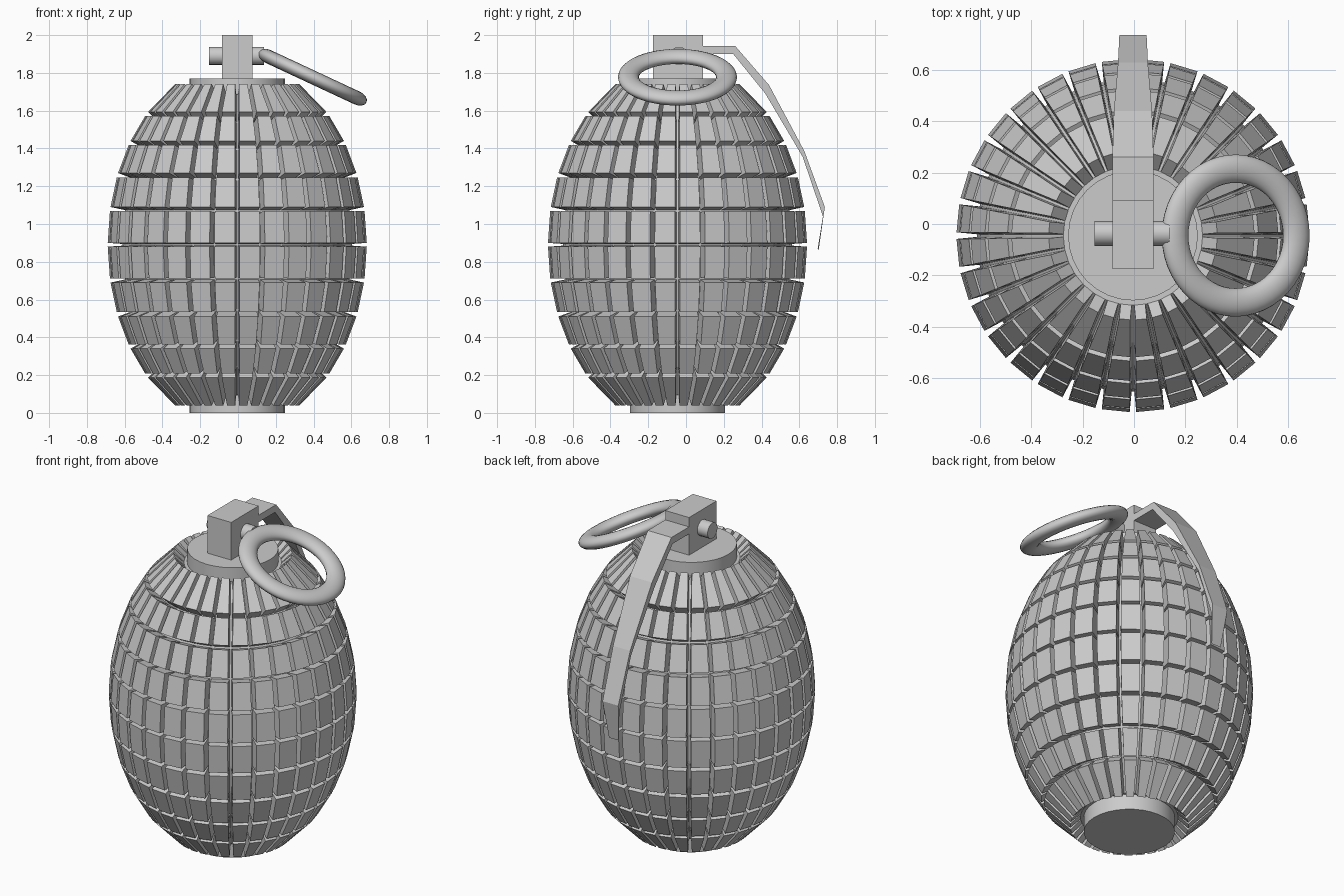
import bpy, bmesh, math
from mathutils import Vector

if "Cube" in bpy.data.objects:
    bpy.data.objects.remove(bpy.data.objects["Cube"])

X0, Y0, ZC = -0.004, -0.045, 0.89      # body axis and mid height
A, C, N, DEPTH = 0.687, 0.97, 32, 0.08  # ellipsoid half axes, columns, groove depth
HALF = math.pi / N


def finish(bm, name):
    bmesh.ops.recalc_face_normals(bm, faces=bm.faces[:])
    me = bpy.data.meshes.new(name)
    bm.to_mesh(me)
    bm.free()
    ob = bpy.data.objects.new(name, me)
    bpy.context.collection.objects.link(ob)
    return ob


def smooth(ob, deg=40):
    bpy.ops.object.select_all(action='DESELECT')
    ob.select_set(True)
    bpy.context.view_layer.objects.active = ob
    bpy.ops.object.shade_smooth_by_angle(angle=math.radians(deg))


def cylinder(name, r, depth, loc, rot=(0, 0, 0), verts=32):
    bpy.ops.mesh.primitive_cylinder_add(vertices=verts, radius=r, depth=depth,
                                        location=loc, rotation=rot)
    bpy.context.object.name = name
    smooth(bpy.context.object)


def radius(dz):
    return A * math.sqrt(1 - (dz / C) ** 2) * math.cos(HALF)


# Rows of the shell: outer edges from the axis mid height, mirrored downwards
upper = [(0.01, 0.178), (0.2, 0.357), (0.38, 0.528), (0.55, 0.682), (0.703, 0.852)]
rows = [(-b, -a) for a, b in reversed(upper)] + upper

# Raised blocks, each pushed out along its own face normal
bm = bmesh.new()
core = []
for lo, hi in rows:
    outer = [Vector((radius(lo), lo)), Vector((radius(hi), hi))]
    d = outer[1] - outer[0]
    n = Vector((d.y, -d.x)).normalized()
    inner = [p - n * DEPTH for p in outer]
    core += inner
    widths = [p.x * math.tan(HALF) - 0.005 for p in inner]
    sunk = [p - n * 0.004 for p in inner]
    for k in range(N):
        t = (k + 0.5) * 2 * HALF
        c, s = math.cos(t), math.sin(t)
        v = []
        for ring in (sunk, outer):
            for i, sg in ((0, -1), (0, 1), (1, 1), (1, -1)):
                w, p = sg * widths[i], ring[i]
                v.append(bm.verts.new((X0 + p.x * c - w * s, Y0 + p.x * s + w * c, ZC + p.y)))
        bm.faces.new(v[4:])
        for i in range(4):
            j = (i + 1) % 4
            bm.faces.new((v[i], v[j], v[4 + j], v[4 + i]))
finish(bm, "shell_blocks")

# Core under the grooves
bm = bmesh.new()
loops = []
for p in core:
    r = p.x / math.cos(HALF)
    loops.append([bm.verts.new((X0 + r * math.cos(k * 2 * HALF), Y0 + r * math.sin(k * 2 * HALF),
                                ZC + p.y)) for k in range(N)])
for a, b in zip(loops, loops[1:]):
    for k in range(N):
        j = (k + 1) % N
        bm.faces.new((a[k], a[j], b[j], b[k]))
bm.faces.new(loops[0])
bm.faces.new(loops[-1])
finish(bm, "body_core")

# Neck and base plug
cylinder("top_collar", 0.252, 0.12, (X0, Y0, 1.71))
cylinder("base_plug", 0.252, 0.12, (X0, Y0, 0.06))

# Fuse block with cross pin
bpy.ops.mesh.primitive_cube_add(size=1, location=(X0, -0.042, 1.88))
fuse = bpy.context.object
fuse.name = "fuse_block"
fuse.scale = (0.16, 0.265, 0.24)
cylinder("cross_pin", 0.048, 0.29, (-0.008, -0.037, 1.89), (0, math.pi / 2, 0), 16)

# Safety lever: outer y,z, inner y,z, half width
path = [(0.08, 1.943, 0.08, 1.9, 0.08), (0.26, 1.943, 0.25, 1.9, 0.08),
        (0.44, 1.735, 0.42, 1.69, 0.074), (0.627, 1.385, 0.618, 1.355, 0.058),
        (0.735, 1.09, 0.725, 1.04, 0.053), (0.702, 0.86, 0.697, 0.87, 0.032)]
bm = bmesh.new()
secs = [[bm.verts.new((X0 + w * s, y, z)) for s, y, z in
         ((-1, yo, zo), (1, yo, zo), (1, yi, zi), (-1, yi, zi))] for yo, zo, yi, zi, w in path]
for a, b in zip(secs, secs[1:]):
    for i in range(4):
        j = (i + 1) % 4
        bm.faces.new((a[i], a[j], b[j], b[i]))
bm.faces.new(secs[0])
bm.faces.new(secs[-1])
finish(bm, "safety_lever")

# Pull ring, slightly flattened and tilted down to the right
bpy.ops.mesh.primitive_torus_add(major_segments=48, minor_segments=16, major_radius=0.26,
                                 minor_radius=0.055, location=(0.395, -0.045, 1.777),
                                 rotation=(0, math.radians(25), 0))
ring = bpy.context.object
ring.name = "pull_ring"
ring.scale = (1, 1, 0.66)
smooth(ring, 60)
